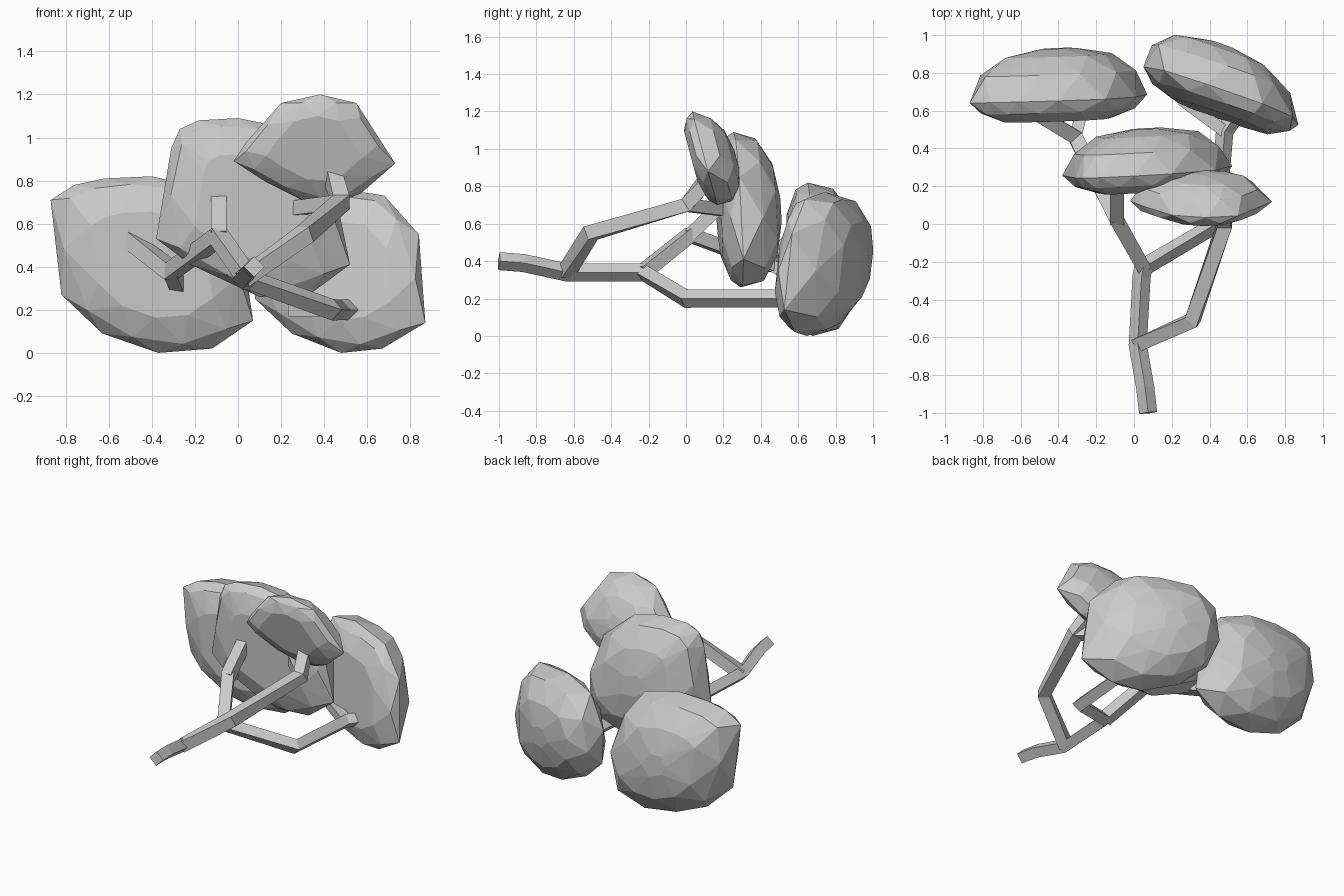
import bpy, bmesh, math
from mathutils import Vector

if "Cube" in bpy.data.objects:
    bpy.data.objects.remove(bpy.data.objects["Cube"])


# Faceted leaf clump: front outline (x, z) lofted along y on a tilted plane
def clump(name, outline, y0, depth, tilt_x, tilt_z):
    pts = [Vector(p) for p in outline]
    xs, zs = [p.x for p in pts], [p.y for p in pts]
    c = Vector(((min(xs) + max(xs)) / 2, (min(zs) + max(zs)) / 2))
    mids = [(p + pts[i - 1]) / 2 for i, p in enumerate(pts)]
    layers = [(0, .6, pts), (.13, .92, mids), (.3, 1, pts),
              (.66, .93, mids), (.9, .6, pts), (1, .2, mids[::2])]
    bm = bmesh.new()
    for t, s, ring in layers:
        for p in ring:
            d = (p - c) * s
            y = y0 + depth * t + tilt_x * d.x + tilt_z * d.y
            bm.verts.new((c.x + d.x, y, c.y + d.y))
    hull = bmesh.ops.convex_hull(bm, input=bm.verts)
    inside = [g for g in hull["geom_interior"] if isinstance(g, bmesh.types.BMVert)]
    bmesh.ops.delete(bm, geom=inside, context='VERTS')
    bmesh.ops.recalc_face_normals(bm, faces=bm.faces)
    me = bpy.data.meshes.new(name)
    bm.to_mesh(me)
    bm.free()
    bpy.context.collection.objects.link(bpy.data.objects.new(name, me))


# Flat-faced four-sided limb following a path
def limb(name, path, radius=.047, tilt=0):
    cu = bpy.data.curves.new(name, 'CURVE')
    cu.dimensions = '3D'
    cu.twist_mode = 'Z_UP'
    cu.bevel_depth = radius
    cu.bevel_resolution = 0
    cu.use_fill_caps = True
    sp = cu.splines.new('POLY')
    sp.use_smooth = False
    sp.points.add(len(path) - 1)
    for i, (q, p) in enumerate(zip(sp.points, path)):
        q.co = (*p, 1)
        q.tilt = math.radians(tilt)
        # widen at bends so the section stays even
        if 0 < i < len(path) - 1:
            a = Vector(p) - Vector(path[i - 1])
            b = Vector(path[i + 1]) - Vector(p)
            q.radius = 1 / math.cos(a.angle(b) / 2) ** .5
    ob = bpy.data.objects.new(name, cu)
    bpy.context.collection.objects.link(ob)
    bpy.ops.object.select_all(action='DESELECT')
    ob.select_set(True)
    bpy.context.view_layer.objects.active = ob
    bpy.ops.object.convert(target='MESH')
    bpy.ops.object.shade_flat()


# Trunk and forks
base = (.02, -.64, .34)
fork = (.05, -.23, .34)
left = (-.09, .02, .54)
left_tip = (-.31, .46, .38)
low = (.48, .49, .2)
high = (.48, .0, .70)
limb("trunk", [(.075, -1, .40), (.06, -.87, .39), base, (.04, -.28, .34), fork], .048)
limb("left_branch", [fork, left, left_tip, (-.51, .58, .53)], .052, 45)
limb("left_twig", [left_tip, (-.27, .62, .29)], .045, 45)
limb("middle_branch", [left, (-.09, .22, .73)], .051, 45)
limb("lower_right_branch", [fork, (.44, .0, .2), low, (.57, .62, .2)])
limb("lower_right_twig", [low, (.25, .66, .2)], .045, 45)
limb("upper_right_branch", [base, (.31, -.51, .55), high, (.44, .1, .82)], .052, 45)
limb("upper_right_twig", [high, (.25, .24, .67)], .048, 45)

# Leaf clumps
clump("back_left_leaves",
      [(-.87, .71), (-.76, .78), (-.62, .81), (-.40, .82), (-.15, .76), (.01, .55),
       (.07, .15), (-.12, .02), (-.37, .0), (-.63, .09), (-.82, .27)],
      .55, .38, .03, -.03)
clump("back_right_leaves",
      [(.62, .74), (.68, .73), (.84, .55), (.87, .14), (.67, .02), (.48, .0),
       (.25, .09), (.08, .25), (.05, .5), (.16, .72), (.38, .77)],
      .57, .38, -.34, .08)
clump("middle_leaves",
      [(-.38, .53), (-.31, .95), (-.27, 1.04), (-.18, 1.08), (0, 1.09), (.2, 1.05),
       (.43, .85), (.52, .41), (.33, .27), (.1, .26), (-.22, .41)],
      .175, .33, .05, -.04)
clump("upper_right_leaves",
      [(-.02, .89), (.04, .98), (.2, 1.16), (.38, 1.2), (.55, 1.16), (.62, 1.05),
       (.73, .88), (.57, .74), (.47, .70), (.3, .71), (.12, .80)],
      .03, .24, -.01, -.27)
